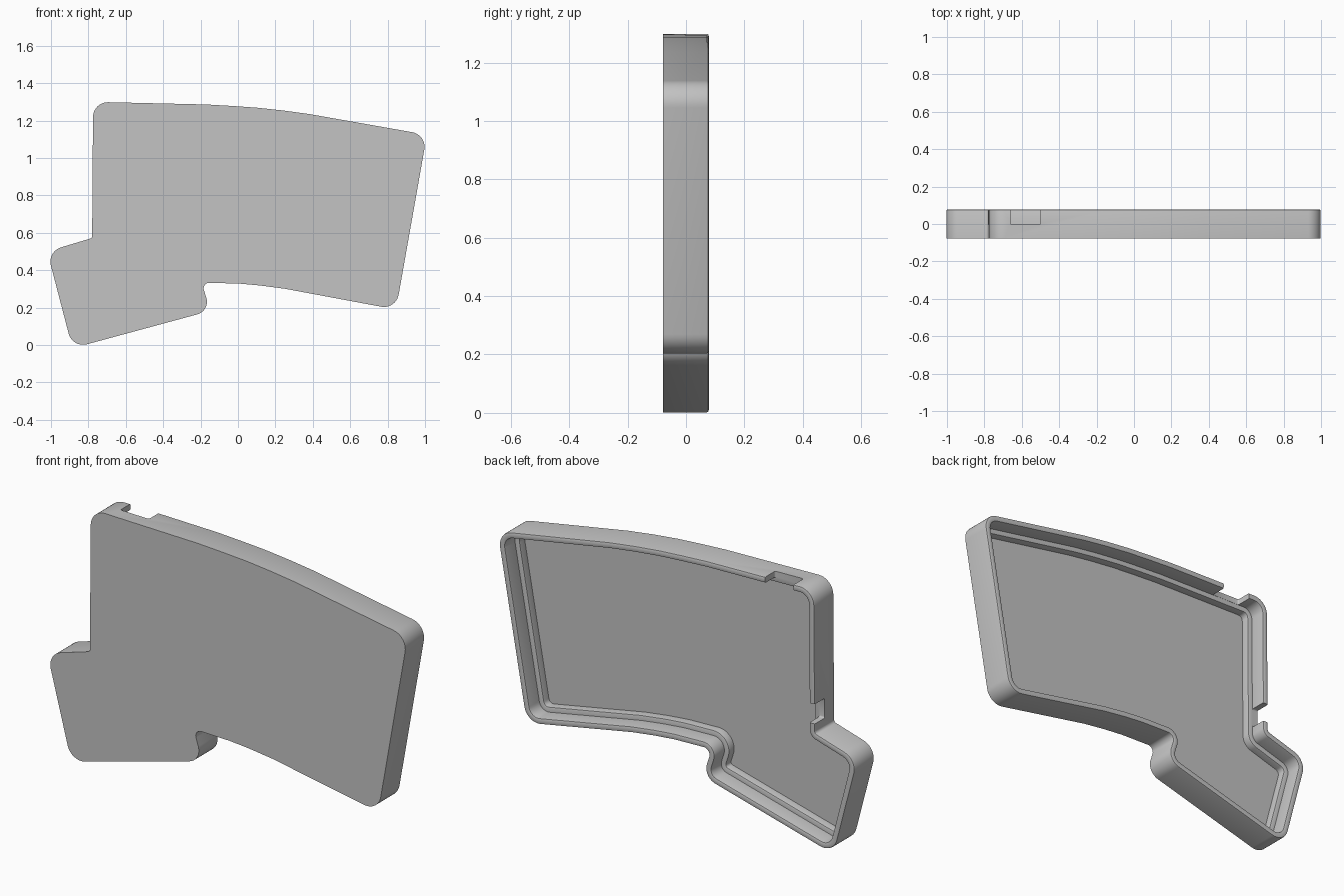
import bpy, bmesh
from math import ceil
from mathutils import Vector

cube = bpy.data.objects.get("Cube")
if cube:
    bpy.data.objects.remove(cube)

grey = bpy.data.materials.new("light grey")
grey.use_nodes = True
COLOUR = (0.55, 0.55, 0.55, 1)
grey.diffuse_color = COLOUR
grey.node_tree.nodes["Principled BSDF"].inputs["Base Color"].default_value = COLOUR

# Outline corners, counterclockwise from the front: x, z, fillet radius
CORNERS = [
    (-0.885, -0.017, 0.08), (-0.147, 0.183, 0.07), (-0.195, 0.334, 0.03),
    (0.01, 0.328, 0), (0.12, 0.318, 0), (0.25, 0.301, 0),
    (0.845, 0.19, 0.08), (1.01, 1.124, 0.08),
    (0.38, 1.235, 0), (0.24, 1.254, 0), (0.1, 1.269, 0), (-0.03, 1.278, 0), (-0.17, 1.286, 0),
    (-0.775, 1.3, 0.08), (-0.78, 0.572, 0.015), (-1.02, 0.5, 0.08),
]
# Wall section from the outer front edge to the inner floor: inset, y
SECTION = [
    (0, -0.078), (0, 0.07), (0.002, 0.076), (0.008, 0.078), (0.022, 0.078),
    (0.028, 0.076), (0.03, 0.07), (0.03, -0.004), (0.048, -0.004),
    (0.054, -0.006), (0.056, -0.012), (0.056, -0.045),
]


def rounded_outline(corners):
    """Replace each corner with a circular fillet."""
    loop = []
    for i, (x, z, r) in enumerate(corners):
        p = Vector((x, z))
        if not r:
            loop.append(p)
            continue
        a = (Vector(corners[i - 1][:2]) - p).normalized()
        b = (Vector(corners[(i + 1) % len(corners)][:2]) - p).normalized()
        bis = (a + b).normalized()
        cos_h = a.dot(bis)
        sin_h = (1 - cos_h ** 2) ** 0.5
        centre = p + bis * (r / sin_h)
        reach = r * cos_h / sin_h
        start, end = p + a * reach - centre, p + b * reach - centre
        steps = max(4, ceil(start.angle(end) * 6))
        for k in range(steps + 1):
            t = k / steps
            loop.append(centre + start.slerp(end, t).normalized() * r)
    return loop


def inset(loop, d):
    """Move the outline inwards by d with mitred joints."""
    out = []
    for i, p in enumerate(loop):
        e1 = (p - loop[i - 1]).normalized()
        e2 = (loop[(i + 1) % len(loop)] - p).normalized()
        n1, n2 = Vector((-e1.y, e1.x)), Vector((-e2.y, e2.x))
        out.append(p + (n1 + n2) * (d / (1 + n1.dot(n2))))
    return out


def finish(name, bm):
    bmesh.ops.recalc_face_normals(bm, faces=bm.faces)
    mesh = bpy.data.meshes.new(name)
    bm.to_mesh(mesh)
    bm.free()
    mesh.materials.append(grey)
    obj = bpy.data.objects.new(name, mesh)
    bpy.context.collection.objects.link(obj)
    return obj


def cutter(name, lo, hi, through):
    """Box whose two deep edges, along the given axis, are rounded."""
    bm = bmesh.new()
    bmesh.ops.create_cube(bm, size=1)
    lo, hi = Vector(lo), Vector(hi)
    for v in bm.verts:
        v.co = (lo + hi) / 2 + v.co * (hi - lo)
    edges = [e for e in bm.edges if all(abs(v.co.y - lo.y) < 1e-5 for v in e.verts)
             and abs((e.verts[0].co - e.verts[1].co)[through]) > 1e-4]
    bmesh.ops.bevel(bm, geom=edges, offset=0.008, segments=3, profile=0.5, affect='EDGES')
    obj = finish(name, bm)
    obj.hide_render = True
    return obj


# Tray: loft the wall section round the outline, then cap both floor faces
bm = bmesh.new()
outline = rounded_outline(CORNERS)
rings = [[bm.verts.new((p.x, y, p.y)) for p in inset(outline, d)] for d, y in SECTION]
count = len(outline)
for low, high in zip(rings, rings[1:]):
    for i in range(count):
        j = (i + 1) % count
        bm.faces.new((low[i], low[j], high[j], high[i]))
bm.faces.new(rings[0])
bm.faces.new(rings[-1])
tray = finish("case_tray", bm)

# Slots through the top wall and the upright side wall
slots = [
    cutter("top_slot_cutter", (-0.66, -0.003, 1.2), (-0.5, 0.2, 1.4), 2),
    cutter("side_slot_cutter", (-0.9, -0.003, 0.62), (-0.7, 0.2, 0.72), 0),
]
bpy.context.view_layer.objects.active = tray
tray.select_set(True)
for slot in slots:
    mod = tray.modifiers.new(slot.name, 'BOOLEAN')
    mod.operation = 'DIFFERENCE'
    mod.solver = 'EXACT'
    mod.object = slot
    bpy.ops.object.modifier_apply(modifier=mod.name)
    bpy.data.objects.remove(slot)

bpy.ops.object.select_all(action='DESELECT')
tray.select_set(True)
bpy.ops.object.shade_smooth_by_angle(angle=0.6)
